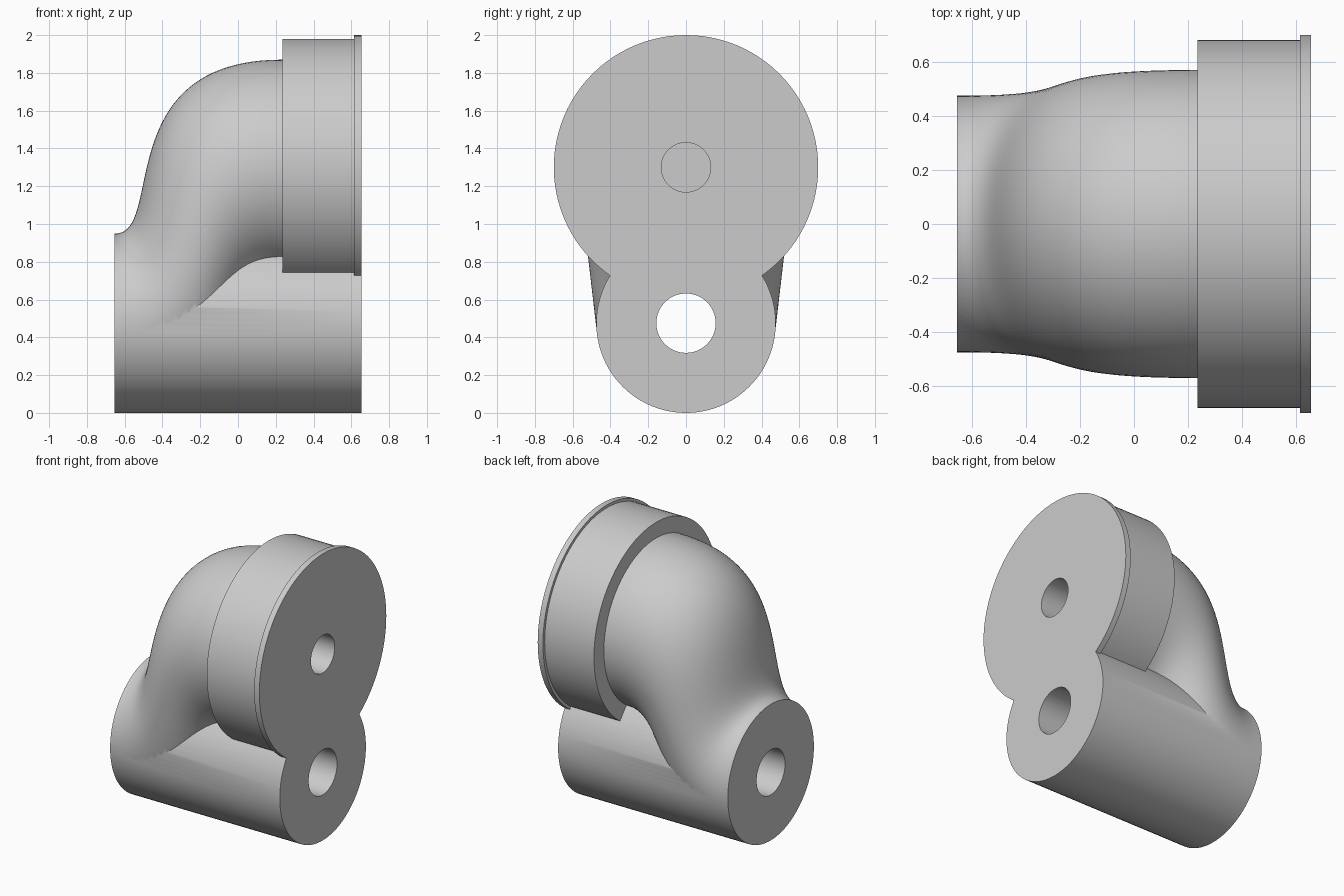
import bpy
import bmesh
from math import sin, cos, pi
from mathutils import Vector

SEG = 96
cube = bpy.data.objects.get("Cube")
if cube:
    bpy.data.objects.remove(cube, do_unlink=True)

grey = bpy.data.materials.new("plain_grey")
grey.use_nodes = True
grey.diffuse_color = (0.6, 0.6, 0.6, 1)
grey.node_tree.nodes["Principled BSDF"].inputs["Base Color"].default_value = (0.6, 0.6, 0.6, 1)


def solid(name, rings):
    """Skin a list of closed point rings and cap both ends."""
    bm = bmesh.new()
    loops = [[bm.verts.new(p) for p in ring] for ring in rings]
    for a, b in zip(loops, loops[1:]):
        for i in range(SEG):
            j = (i + 1) % SEG
            bm.faces.new((a[i], a[j], b[j], b[i]))
    bm.faces.new(loops[0])
    bm.faces.new(loops[-1])
    bmesh.ops.recalc_face_normals(bm, faces=bm.faces)
    mesh = bpy.data.meshes.new(name)
    bm.to_mesh(mesh)
    bm.free()
    mesh.materials.append(grey)
    obj = bpy.data.objects.new(name, mesh)
    bpy.context.collection.objects.link(obj)
    return obj


def circle(x, z, r):
    return [Vector((x, r * cos(2 * pi * i / SEG), z + r * sin(2 * pi * i / SEG)))
            for i in range(SEG)]


def lathe(name, z, profile):
    """Round part along x from (x, radius) pairs."""
    return solid(name, [circle(x, z, r) for x, r in profile])


def combine(target, tool, operation):
    mod = target.modifiers.new(tool.name, 'BOOLEAN')
    mod.operation = operation
    mod.solver = 'EXACT'
    mod.object = tool
    bpy.context.view_layer.objects.active = target
    bpy.ops.object.modifier_apply(modifier=mod.name)
    bpy.data.objects.remove(tool, do_unlink=True)


LOW, HIGH = 0.475, 1.30      # heights of the two axes
X0, X1 = -0.65, 0.235        # ends of the bend


def bend_ring(t):
    """Section of the S-bend; the lower side leads the upper side."""
    s = t * t * (3 - 2 * t)
    ring = []
    for p in circle(0, LOW + (HIGH - LOW) * s, 0.4745 + 0.0955 * s):
        up = (p.z - LOW - (HIGH - LOW) * s) / (0.4745 + 0.0955 * s)
        c1, c2 = -0.11 - 0.275 * up, -0.41 - 0.275 * up
        u = 1 - t
        p.x = u**3 * X0 + 3 * u * u * t * c1 + 3 * u * t * t * c2 + t**3 * X1
        ring.append(p)
    return ring


# Main parts
body = lathe("pipe_elbow_body", LOW, [(-0.655, 0.475), (0.655, 0.475)])
bend = solid("bend", [bend_ring(i / 48) for i in range(49)] + [circle(0.35, HIGH, 0.57)])
collar = lathe("collar", HIGH, [(X1, 0.68), (0.615, 0.68), (0.615, 0.70), (0.655, 0.70)])
combine(body, bend, 'UNION')
combine(body, collar, 'UNION')

# Through bore below, blind bore above
combine(body, lathe("lower_bore", LOW, [(-0.8, 0.157), (0.8, 0.157)]), 'DIFFERENCE')
combine(body, lathe("upper_bore", HIGH, [(0.2, 0.131), (0.8, 0.131)]), 'DIFFERENCE')

# Smooth curved walls, crisp rims
bpy.ops.object.select_all(action='DESELECT')
body.select_set(True)
bpy.context.view_layer.objects.active = body
bpy.ops.object.shade_smooth_by_angle(angle=pi / 6)
